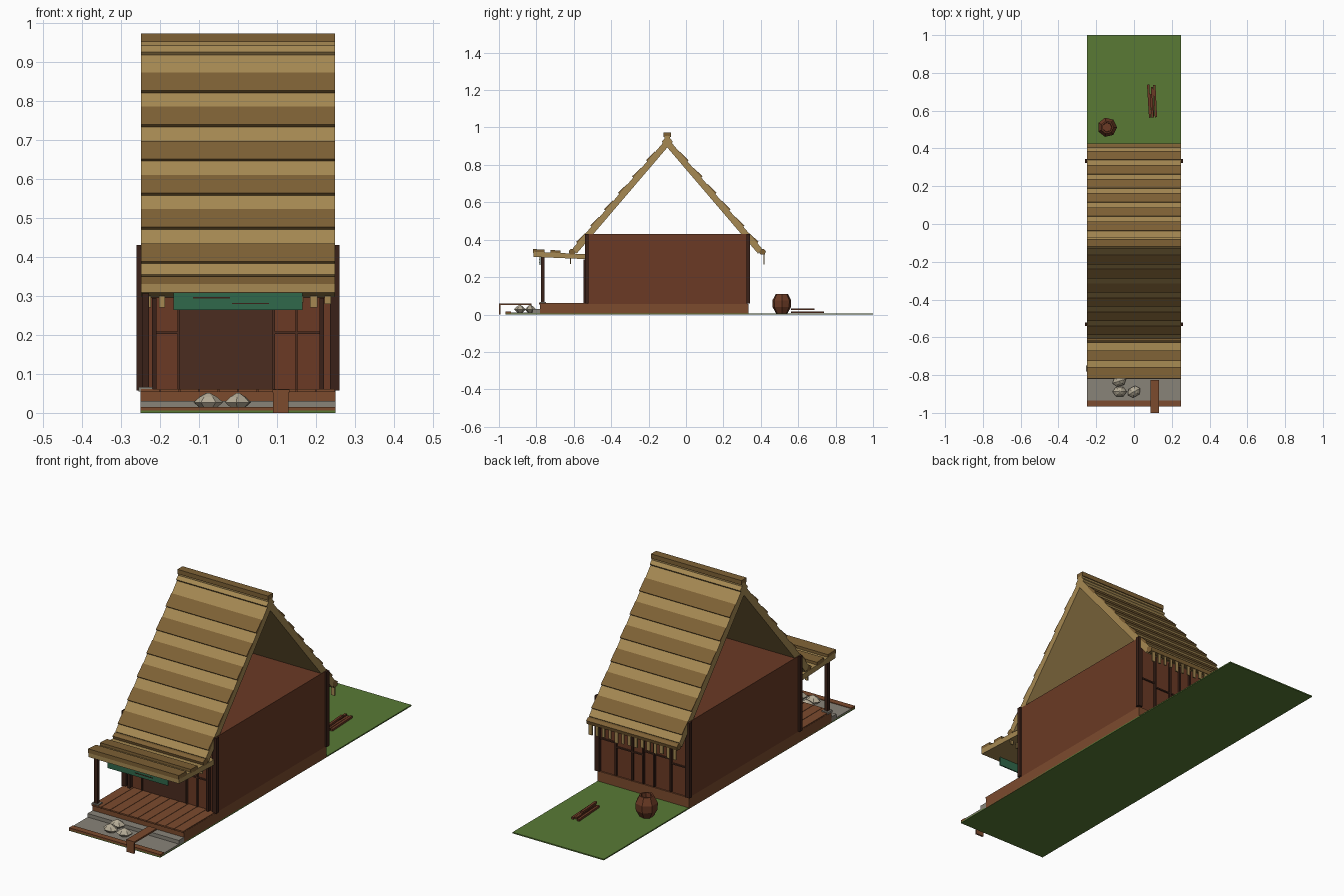
import bpy, bmesh, math, random
from mathutils import Vector

random.seed(4)

def mat(name, r, g, b):
    m = bpy.data.materials.new(name)
    m.diffuse_color = (r, g, b, 1)
    return m

STRAW = mat("straw", 0.38, 0.25, 0.085)
DARK_STRAW = mat("dark_straw", 0.21, 0.12, 0.036)
WALL = mat("wall_wood", 0.145, 0.042, 0.018)
DECK = mat("deck_wood", 0.2, 0.07, 0.027)
POST = mat("post_wood", 0.042, 0.015, 0.009)
DOOR = mat("door_wood", 0.07, 0.025, 0.014)
GRASS = mat("grass", 0.1, 0.195, 0.036)
PAVING = mat("paving", 0.25, 0.23, 0.19)
STONE = mat("stone", 0.45, 0.4, 0.3)
CLOTH = mat("green_cloth", 0.03, 0.14, 0.07)

def finish(name, bm, material):
    bmesh.ops.recalc_face_normals(bm, faces=bm.faces)
    me = bpy.data.meshes.new(name)
    bm.to_mesh(me)
    bm.free()
    me.materials.append(material)
    ob = bpy.data.objects.new(name, me)
    bpy.context.collection.objects.link(ob)
    return ob

def prism(name, pts, material, x0=-0.248, x1=0.248):
    """Extrude a (y, z) outline along x."""
    bm = bmesh.new()
    f = bm.faces.new([bm.verts.new((x0, y, z)) for y, z in pts])
    ext = bmesh.ops.extrude_face_region(bm, geom=[f])["geom"]
    vs = [v for v in ext if isinstance(v, bmesh.types.BMVert)]
    bmesh.ops.translate(bm, verts=vs, vec=(x1 - x0, 0, 0))
    return finish(name, bm, material)

def box(name, x0, x1, y0, y1, z0, z1, material):
    return prism(name, [(y0, z0), (y1, z0), (y1, z1), (y0, z1)], material, x0, x1)

def lathe(name, profile, sides, loc, material):
    """Closed low-poly turned shape from (radius, z) pairs."""
    bm = bmesh.new()
    rings = [[bm.verts.new((r * math.cos(2 * math.pi * i / sides),
                            r * math.sin(2 * math.pi * i / sides), z))
              for i in range(sides)] for r, z in profile]
    for a, b in zip(rings, rings[1:]):
        for i in range(sides):
            j = (i + 1) % sides
            bm.faces.new((a[i], a[j], b[j], b[i]))
    bm.faces.new(rings[0])
    bm.faces.new(rings[-1])
    ob = finish(name, bm, material)
    ob.location = loc
    return ob

# ground, paving, kerb and step
box("ground", -0.25, 0.25, -0.965, 1.0, 0, 0.006, GRASS)
box("front_paving", -0.25, 0.25, -0.935, -0.815, 0.002, 0.012, PAVING)
box("front_kerb", -0.25, 0.25, -0.965, -0.935, 0.002, 0.015, DECK)
box("stone_step", -0.25, 0.25, -0.82, -0.78, 0.002, 0.03, PAVING)

# raised floor with porch boards
box("floor_base", -0.25, 0.25, -0.78, 0.335, 0, 0.056, DECK)
for i in range(10):
    x = -0.25 + i * 0.05
    box("deck_board", x + 0.001, x + 0.049, -0.785, -0.53, 0.054, 0.061, DECK)

# house body and corner posts
box("house_body", -0.25, 0.25, -0.528, 0.328, 0.056, 0.43, WALL)
for s in (-1, 1):
    for y in (-0.531, 0.333):
        box("corner_post", s * 0.248 - 0.012, s * 0.248 + 0.012,
            y - 0.01, y + 0.01, 0.058, 0.43, POST)

# front wall: dark doorway, panels and frames
box("doorway", -0.15, 0.09, -0.532, -0.52, 0.06, 0.34, DOOR)
for x in (-0.215, 0.215):
    box("front_frame_post", x - 0.006, x + 0.006, -0.548, -0.52, 0.06, 0.295, POST)
for x in (-0.152, 0.092, 0.15):
    box("front_stile", x - 0.003, x + 0.003, -0.537, -0.52, 0.06, 0.34, DOOR)
for x0, x1 in ((-0.21, -0.152), (0.092, 0.21)):
    box("front_rail", x0, x1, -0.535, -0.52, 0.202, 0.208, DOOR)

# back wall: sliding panels
for x in (-0.15, -0.06, 0.0, 0.06, 0.15):
    box("back_stile", x - 0.005, x + 0.005, 0.32, 0.338, 0.06, 0.36, POST)
for x0, x1, z in ((-0.24, -0.15, 0.2), (-0.15, 0.0, 0.22), (0.0, 0.15, 0.2), (0.15, 0.24, 0.22)):
    box("back_rail", x0, x1, 0.32, 0.335, z - 0.003, z + 0.003, DOOR)

# thatched roof, both slopes mirrored about the ridge at y = RY
RY, K, TOP, INNER = -0.1, 1.17, 0.945, 0.893
N = Vector((K, 1)).normalized()
for s in (-1, 1):
    side = "front" if s < 0 else "back"
    def P(d, z): return (RY + s * d, z)
    prism(side + "_roof_slab", [P(0, TOP), P(0.505, TOP - 0.505 * K),
          P(0.485, INNER - 0.485 * K), P(0, INNER)], STRAW)
    # overlapping courses: thin at the top, raised lower edge
    for i in range(6):
        zb = 0.82 - i * 0.0875
        zt = zb + 0.05
        db, dt = (TOP - zb) / K, (TOP - zt) / K
        prism(side + "_roof_course", [
            P(dt - 0.004, zt - 0.004), P(dt + N.x * 0.003, zt + N.y * 0.003),
            P(db + N.x * 0.009, zb + N.y * 0.009), P(db - 0.004, zb - 0.004)], DARK_STRAW)
    # eave roll and hanging straw tufts
    prism(side + "_eave_roll", [P(0.492, 0.352), P(0.515, 0.35), P(0.527, 0.34),
          P(0.522, 0.322), P(0.5, 0.32), P(0.488, 0.335)], DARK_STRAW)
    for i in range(14):
        x = -0.23 + i * 0.46 / 13
        w = random.uniform(0.006, 0.01)
        box(side + "_eave_tuft", x - w, x + w, RY + s * 0.517 - 0.003,
            RY + s * 0.517 + 0.003, random.uniform(0.268, 0.285), 0.33, STRAW)
    # ridge cover flap
    prism(side + "_ridge_flap", [P(0, 0.957), P(0.03, 0.925), P(0.022, 0.915), P(0, 0.94)], STRAW)
box("ridge_beam", -0.248, 0.248, RY - 0.015, RY + 0.015, 0.925, 0.955, STRAW)
box("ridge_cap", -0.248, 0.248, RY - 0.02, RY + 0.02, 0.95, 0.972, DARK_STRAW)

# porch roof
prism("porch_roof", [(-0.815, 0.308), (-0.53, 0.296), (-0.53, 0.322), (-0.815, 0.336)], STRAW)
for y0, y1, z in ((-0.818, -0.757, 0.338), (-0.725, -0.67, 0.333)):
    prism("porch_roof_batten", [(y0, z - 0.008), (y1, z - 0.011), (y1, z + 0.009), (y0, z + 0.012)], DARK_STRAW)

# single porch post on its stone
box("porch_post", -0.246, -0.228, -0.774, -0.757, 0.06, 0.31, POST)
box("porch_post_base", -0.255, -0.219, -0.782, -0.748, 0.055, 0.066, PAVING)

# green door curtain with two plain seams
box("door_curtain", -0.165, 0.165, -0.784, -0.778, 0.264, 0.312, CLOTH)
for x0, z in ((-0.115, 0.295), (-0.015, 0.28)):
    box("curtain_seam", x0, x0 + 0.095, -0.786, -0.78, z - 0.0015, z + 0.0015, POST)

# plank bench in front
box("bench_plank", 0.088, 0.132, -1.0, -0.825, 0.052, 0.06, DECK)
box("bench_leg", 0.09, 0.13, -1.0, -0.992, 0, 0.054, DECK)

# front stones
for x, y, a in ((-0.078, -0.832, 0.3), (-0.076, -0.888, 0.0), (0.0, -0.888, 0.5)):
    st = lathe("garden_stone", [(0.018, 0), (0.038, 0.016), (0.022, 0.03), (0.004, 0.04)],
               6, (x, y, 0.011), STONE)
    st.rotation_euler.z = a
    st.scale.y = 0.78

# back yard pot and firewood
lathe("storage_pot", [(0.03, 0), (0.05, 0.035), (0.052, 0.07), (0.034, 0.105),
      (0.026, 0.105), (0.024, 0.085)], 7, (-0.142, 0.512, 0.004), WALL)
for x, y, z, a, length in ((0.08, 0.65, 0.012, 0.06, 0.175), (0.098, 0.645, 0.012, 0.03, 0.16),
                           (0.112, 0.65, 0.012, 0.05, 0.17), (0.094, 0.625, 0.028, 0.08, 0.125)):
    log = box("firewood_stick", -0.006, 0.006, -length / 2, length / 2, -0.005, 0.005, WALL)
    log.location = (x, y, z)
    log.rotation_euler.z = a
